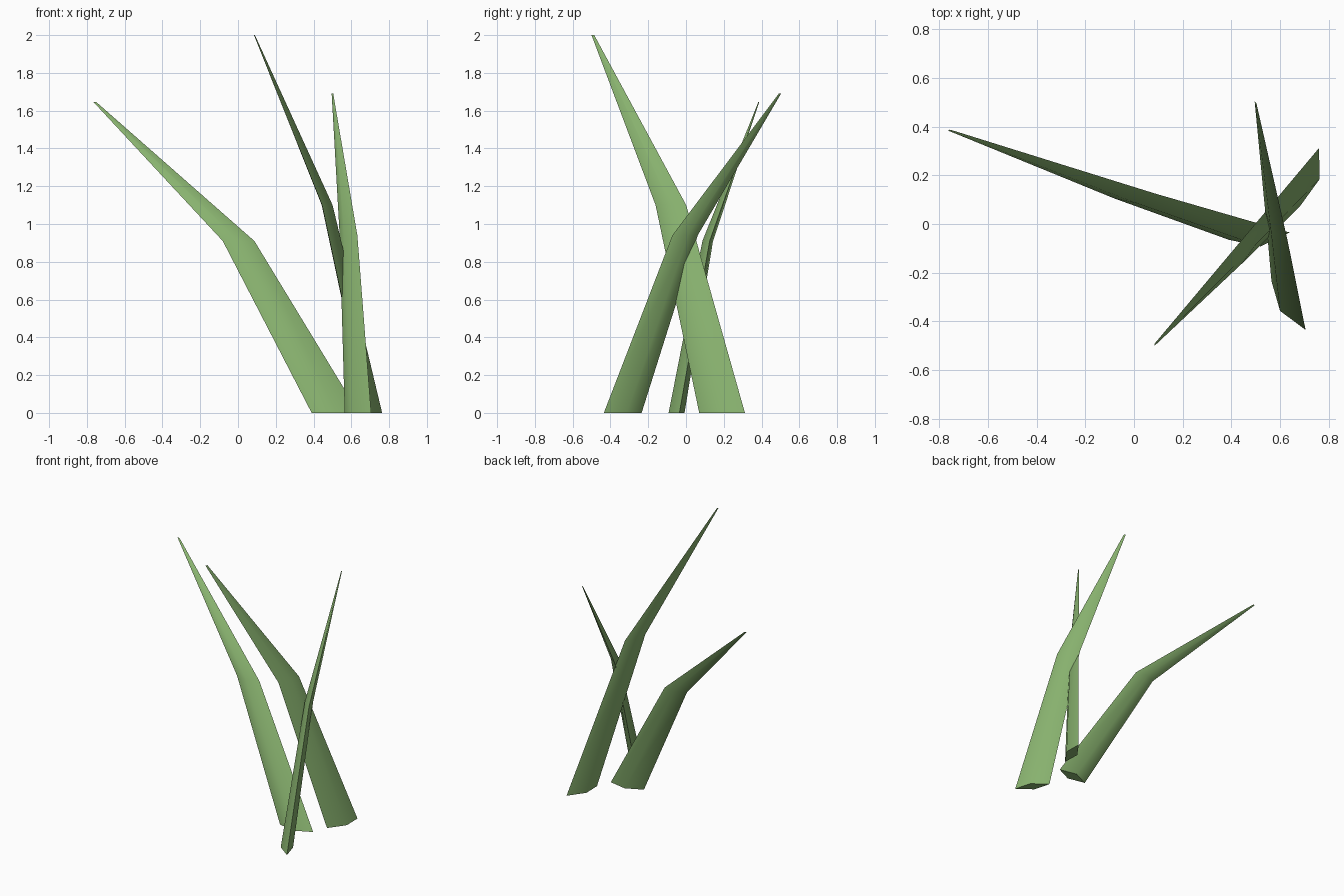
import bpy, bmesh
from mathutils import Vector

if "Cube" in bpy.data.objects:
    bpy.data.objects.remove(bpy.data.objects["Cube"])

green = bpy.data.materials.new("leaf_green")
green.diffuse_color = (0.25, 0.45, 0.16, 1)
green.use_nodes = True
green.node_tree.nodes["Principled BSDF"].inputs["Base Color"].default_value = green.diffuse_color


def blade(name, edge_a, edge_b, ridge, mid, tip):
    """Bent grass blade: a flat diamond section, tapered from base to tip."""
    a, b = Vector(edge_a), Vector(edge_b)
    base = (a + b) / 2
    half, bulge = (b - a) / 2, Vector(ridge)
    section = [-half, bulge, half, -bulge]
    levels = [((base.x, base.y, 0), 1.0), (mid, 0.67), (tip, 0.06)]
    bm = bmesh.new()
    rings = [[bm.verts.new((c[0] + p.x * s, c[1] + p.y * s, c[2])) for p in section]
             for c, s in levels]
    for low, high in zip(rings, rings[1:]):
        for i in range(4):
            j = (i + 1) % 4
            bm.faces.new((low[i], low[j], high[j], high[i]))
    bm.faces.new(rings[0][::-1])
    bm.faces.new(rings[-1])
    bmesh.ops.recalc_face_normals(bm, faces=bm.faces)
    # soft ridge and bend, sharp blade edges and caps
    for f in bm.faces:
        f.smooth = True
    for e in bm.edges:
        e.smooth = e.calc_face_angle(0) < 0.9
    mesh = bpy.data.meshes.new(name)
    bm.to_mesh(mesh)
    bm.free()
    mesh.materials.append(green)
    obj = bpy.data.objects.new(name, mesh)
    bpy.context.collection.objects.link(obj)


# left-leaning, back-leaning and tall forward-leaning blades
blade("left_blade", (0.39, -0.065), (0.64, -0.035), (0.005, -0.042),
      (0.003, 0.115, 0.91), (-0.757, 0.385, 1.645))
blade("back_blade", (0.565, -0.235), (0.705, -0.435), (-0.035, -0.022),
      (0.585, -0.005, 0.94), (0.50, 0.497, 1.69))
blade("tall_blade", (0.68, 0.07), (0.76, 0.312), (0.043, -0.006),
      (0.472, -0.08, 1.10), (0.087, -0.493, 2.0))
